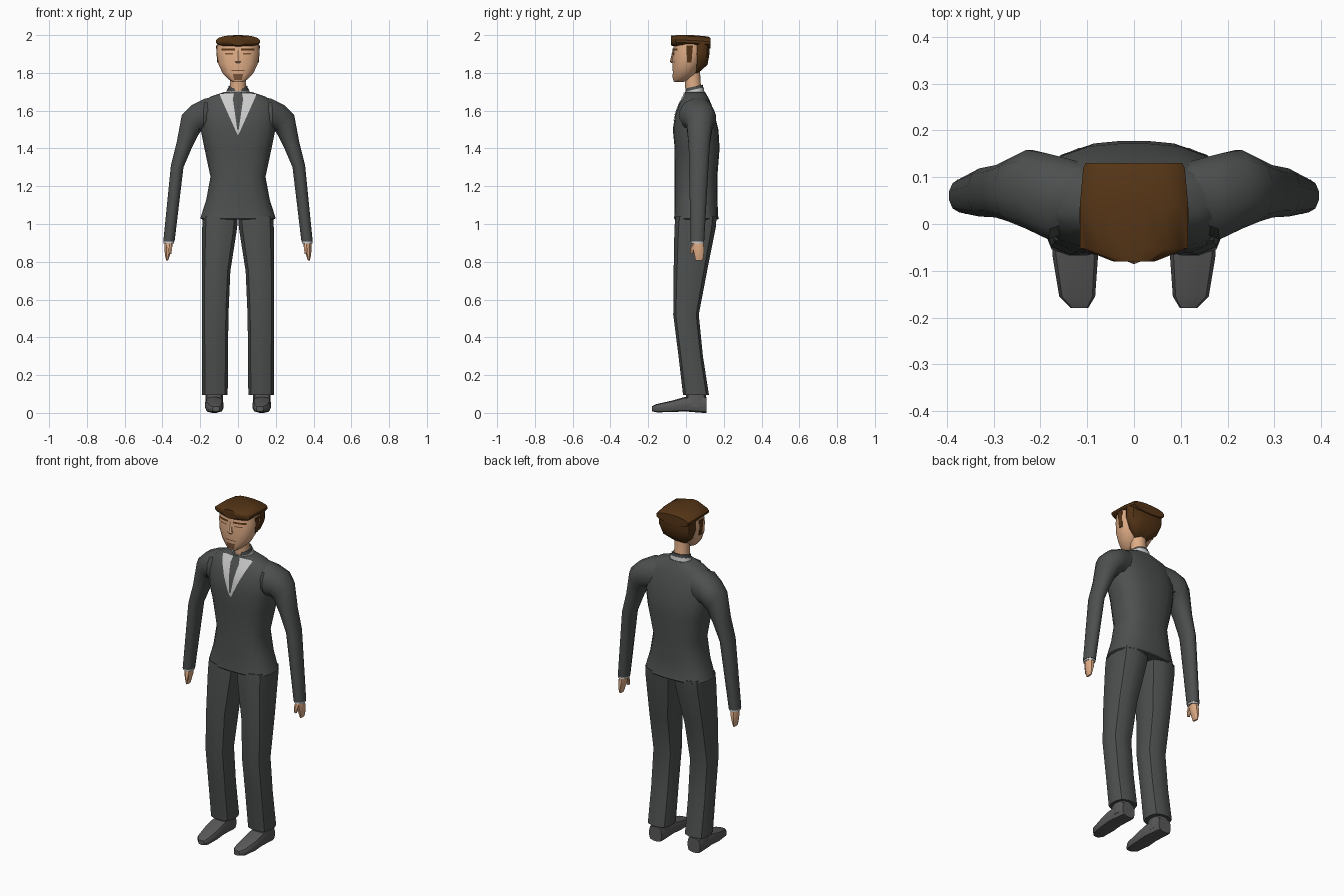
import bpy, bmesh
from math import cos, sin, pi, radians
from mathutils import Vector
from mathutils.bvhtree import BVHTree


def material(name, rgb):
    m = bpy.data.materials.new(name)
    m.diffuse_color = (*rgb, 1)
    return m


SUIT = material("suit_grey", (0.075, 0.08, 0.08))
SHOE = material("shoe_grey", (0.10, 0.10, 0.10))
WHITE = material("shirt_white", (0.8, 0.8, 0.8))
SKIN = material("skin", (0.75, 0.42, 0.24))
HAIR = material("hair_brown", (0.09, 0.035, 0.008))
BROW = material("brow_brown", (0.2, 0.09, 0.04))


def finish(name, bm, mat):
    bmesh.ops.recalc_face_normals(bm, faces=bm.faces)
    me = bpy.data.meshes.new(name)
    bm.to_mesh(me)
    bm.free()
    me.materials.append(mat)
    ob = bpy.data.objects.new(name, me)
    bpy.context.collection.objects.link(ob)
    return ob


def loft(name, rings, mat, sides=12, n=2.5):
    """Skin superellipse rings, each (centre, half axis a, half axis b)."""
    bm = bmesh.new()
    loops = []
    for c, a, b in rings:
        loop = []
        for i in range(sides):
            t = 2 * pi * (i + 0.5) / sides
            u, v = cos(t), sin(t)
            k = (abs(u) ** n + abs(v) ** n) ** (-1 / n)
            loop.append(bm.verts.new(Vector(c) + Vector(a) * u * k + Vector(b) * v * k))
        loops.append(loop)
    for lo, hi in zip(loops, loops[1:]):
        for i in range(sides):
            j = (i + 1) % sides
            bm.faces.new((lo[i], lo[j], hi[j], hi[i]))
    bm.faces.new(loops[0])
    bm.faces.new(loops[-1])
    return finish(name, bm, mat)


def limb(x0, z0, x1, z1, y0, y1, s=1):
    """Ring between an inner and an outer point, with a depth range."""
    return ((s * (x0 + x1) / 2, (y0 + y1) / 2, (z0 + z1) / 2),
            (s * (x1 - x0) / 2, 0, (z1 - z0) / 2), (0, (y1 - y0) / 2, 0))


def level(z, w, y0, y1, tilt=0):
    """Ring centred on x = 0, back raised by tilt."""
    return ((0, (y0 + y1) / 2, z), (w, 0, 0), (0, (y1 - y0) / 2, tilt))


def upright(y, x0, x1, z0, z1, s=1):
    """Ring standing across y."""
    return ((s * (x0 + x1) / 2, y, (z0 + z1) / 2),
            (s * (x1 - x0) / 2, 0, 0), (0, 0, (z1 - z0) / 2))


def patch(name, target, mat, top, bottom, lift, rows=8, cols=4):
    """Flat shape (z, x left, x right) laid onto the front of a part."""
    bm = bmesh.new()
    bm.from_mesh(target.data)
    tree = BVHTree.FromBMesh(bm)
    bm.free()
    bm = bmesh.new()
    grid = []
    for r in range(rows + 1):
        z, l, q = (a + (b - a) * r / rows for a, b in zip(top, bottom))
        row = []
        for c in range(cols + 1):
            x = l + (q - l) * c / cols
            hit = tree.ray_cast(Vector((x, -1, z)), Vector((0, 1, 0)))[0]
            if hit is None:
                hit = tree.find_nearest(Vector((x, 0, z)))[0]
            row.append(bm.verts.new((x, hit.y - lift, z)))
        grid.append(row)
    for a, b in zip(grid, grid[1:]):
        for i in range(cols):
            bm.faces.new((a[i], a[i + 1], b[i + 1], b[i]))
    return finish(name, bm, mat)


# Jacket body, waisted, with a thin hem
jacket = loft("jacket_body", [level(*r) for r in (
    (1.025, .192, -.06, .17), (1.03, .2, -.064, .174), (1.042, .196, -.062, .17),
    (1.13, .168, -.06, .167), (1.25, .146, -.06, .166), (1.40, .178, -.06, .178),
    (1.50, .198, -.07, .172), (1.58, .20, -.058, .152), (1.64, .19, -.035, .132),
    (1.675, .145, -.015, .115), (1.70, .07, -.005, .10))], SUIT, 20, 2.8)

# Shirt opening and tie
patch("shirt_front", jacket, WHITE, (1.69, -.1, .1), (1.475, -.004, .004), .003)
patch("tie", jacket, SUIT, (1.70, -.02, .02), (1.655, -.028, .028), .008, 3)
patch("tie_blade", jacket, SUIT, (1.655, -.026, .026), (1.50, -.004, .004), .007)

# Collar around the neck, lower at the front
loft("shirt_collar", [level(1.685, .066, -.008, .098, .012),
                      level(1.712, .058, -.006, .095, .012)], WHITE, 16, 2.2)
loft("collar_band", [level(1.70, .056, -.005, .093, .012),
                     level(1.728, .05, -.003, .09, .01)], SUIT, 16, 2.2)

# Neck and head
loft("neck", [level(1.69, .046, -.004, .09), level(1.75, .042, -.006, .078),
              level(1.82, .045, -.01, .075)], SKIN, 12, 2.2)
head = loft("head", [level(*r) for r in (
    (1.752, .028, -.064, -.012), (1.765, .05, -.068, .02), (1.80, .083, -.07, .055),
    (1.85, .106, -.072, .085), (1.91, .114, -.07, .105), (1.96, .110, -.065, .11))],
    SKIN, 16, 2.5)
loft("nose", [level(1.852, .012, -.076, -.06), level(1.86, .018, -.086, -.06),
              level(1.885, .010, -.079, -.06), level(1.918, .006, -.072, -.06)], SKIN, 6, 2)

# Face details
patch("goatee", head, BROW, (1.795, -.028, .028), (1.762, -.02, .02), .002, 3)
patch("mouth", head, BROW, (1.816, -.035, .035), (1.811, -.035, .035), .002, 1)

# Hair: arched cap, tapering back and sideburns
loft("hair_cap", [upright(*r) for r in (
    (-.08, -.045, .045, 1.945, 1.997), (-.052, -.117, .117, 1.936, 2.0),
    (.04, -.117, .117, 1.93, 2.0), (.118, -.11, .11, 1.925, 1.993),
    (.13, -.105, .105, 1.93, 1.985))], HAIR, 16, 2.3)
loft("hair_back", [level(*r) for r in (
    (1.797, .035, .035, .062), (1.843, .088, .036, .114), (1.90, .112, .036, .124),
    (1.955, .112, .036, .127))], HAIR, 14, 3.2)

for side, s in (("right", -1), ("left", 1)):
    # Brow and closed eye line
    patch(side + "_brow", head, HAIR, (1.928, s * .016, s * .088),
          (1.918, s * .016, s * .088), .003, 1)
    patch(side + "_eye", head, BROW, (1.904, s * .026, s * .07),
          (1.898, s * .026, s * .07), .002, 1)
    loft(side + "_sideburn", [limb(.095, 1.855, .111, 1.855, .005, .03, s),
                              limb(.095, 1.945, .117, 1.945, .0, .038, s)], HAIR, 4, 9)
    # Sleeve running out of the shoulder to the wrist
    loft(side + "_sleeve", [limb(*r, s) for r in (
        (.10, 1.46, .10, 1.682, .0, .13), (.185, 1.49, .18, 1.664, -.035, .152),
        (.198, 1.488, .25, 1.628, -.012, .16), (.212, 1.465, .298, 1.58, .003, .142),
        (.245, 1.40, .326, 1.43, .013, .127), (.288, 1.30, .356, 1.31, .015, .12),
        (.335, .908, .396, .908, .024, .097))], SUIT, 12, 2.3)
    loft(side + "_cuff", [limb(.337, .898, .394, .898, .026, .095, s),
                          limb(.337, .915, .394, .915, .026, .095, s)], WHITE, 12, 2.3)
    # Hand and thumb
    loft(side + "_hand", [limb(*r, s) for r in (
        (.345, .91, .389, .91, .035, .09), (.348, .87, .391, .87, .036, .096),
        (.362, .83, .386, .83, .045, .094), (.37, .807, .38, .807, .05, .088))], SKIN, 8, 2.8)
    loft(side + "_thumb", [limb(.35, .90, .38, .90, .03, .06, s),
                           limb(.348, .87, .372, .87, .021, .046, s),
                           limb(.352, .842, .366, .842, .022, .038, s)], SKIN, 6, 2.5)
    # Trouser leg with the knee forward
    loft(side + "_trouser_leg", [limb(x0, z, x1, z, y0, y1, s) for z, x0, x1, y0, y1 in (
        (1.04, .0, .188, -.056, .163), (.98, .004, .19, -.062, .158),
        (.75, .04, .192, -.066, .112), (.52, .05, .191, -.068, .068),
        (.30, .053, .19, -.04, .09), (.095, .054, .19, -.016, .122))], SUIT, 12, 3)
    # Shoe with a raised ankle
    loft(side + "_shoe", [upright(*r, s) for r in (
        (-.18, .098, .135, .008, .035), (-.155, .083, .16, .003, .047),
        (-.07, .077, .174, .004, .066), (-.01, .078, .174, .008, .083),
        (.09, .082, .172, .0, .09), (.108, .086, .168, .0, .085))], SHOE, 12, 4)
    loft(side + "_ankle", [limb(.08, .03, .174, .03, .0, .107, s),
                           limb(.08, .12, .172, .12, .0, .105, s)], SHOE, 12, 3)

# Smooth shading with sharp creases kept
bpy.ops.object.select_all(action="SELECT")
bpy.context.view_layer.objects.active = jacket
bpy.ops.object.shade_smooth_by_angle(angle=radians(40))
